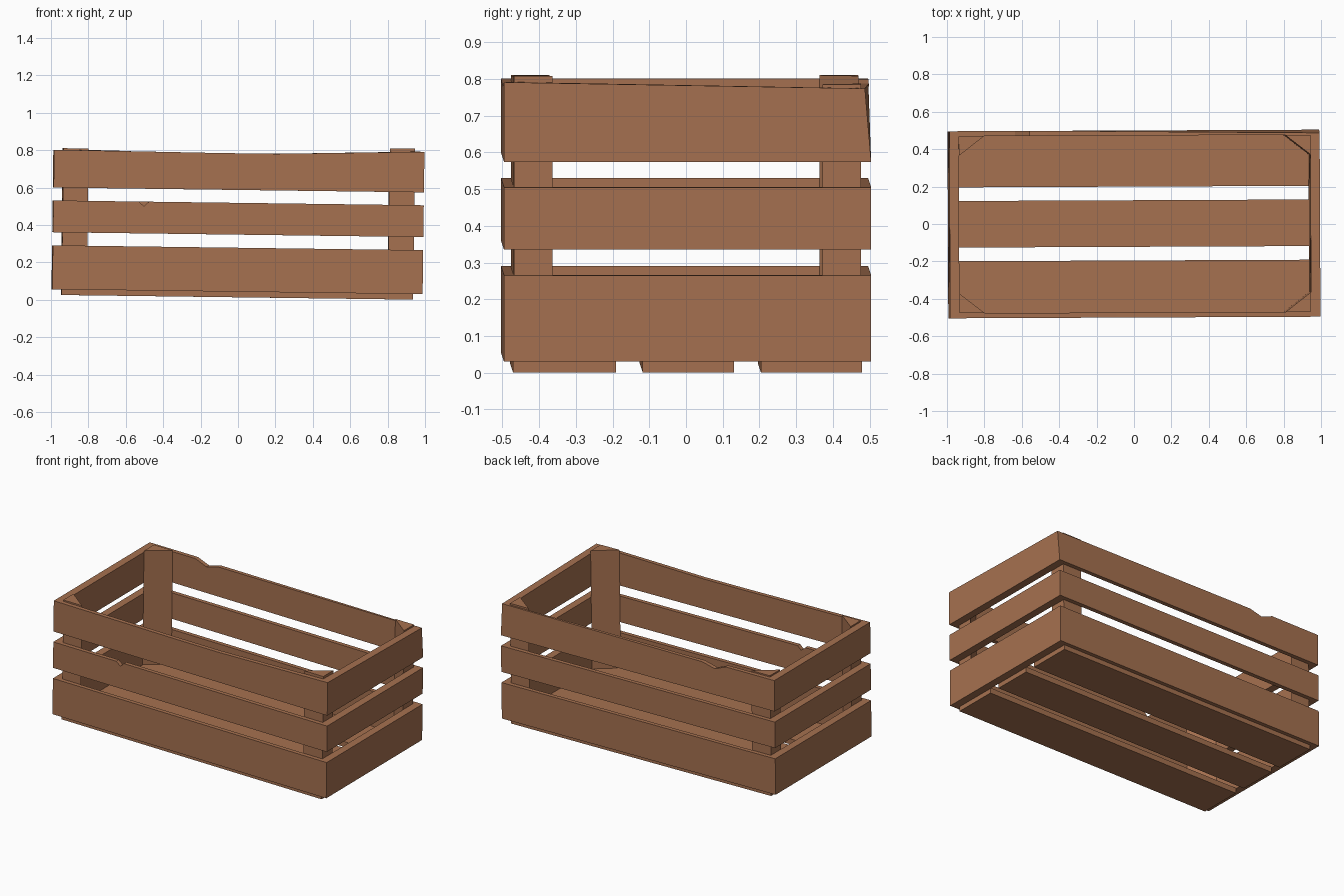
import bpy, bmesh, math
from mathutils import Matrix, Vector

if "Cube" in bpy.data.objects:
    bpy.data.objects.remove(bpy.data.objects["Cube"])

wood = bpy.data.materials.new("wood")
wood.diffuse_color = (0.38, 0.165, 0.08, 1)
wood.use_nodes = True
wood.node_tree.nodes["Principled BSDF"].inputs["Base Color"].default_value = wood.diffuse_color

OX, OY = 0.99, 0.50      # outer half sizes
IX, IY = 0.94, 0.473     # inner half sizes

# The whole crate leans a little
PIVOT = Vector((0, 0, 0.43))
LEAN = (Matrix.Translation(PIVOT) @ Matrix.Rotation(math.radians(0.25), 4, 'Z')
        @ Matrix.Rotation(math.radians(0.75), 4, 'Y') @ Matrix.Translation(-PIVOT))


def bridge(name, ring_a, ring_b):
    """Solid between two matching outlines."""
    bm = bmesh.new()
    a = [bm.verts.new(p) for p in ring_a]
    b = [bm.verts.new(p) for p in ring_b]
    bm.faces.new(a)
    bm.faces.new(b[::-1])
    n = len(a)
    for i in range(n):
        j = (i + 1) % n
        bm.faces.new((a[j], a[i], b[i], b[j]))
    # bent-in top corner at the back right
    for v in bm.verts:
        if (v.co - Vector((OX, OY, 0.787))).length < 0.003:
            v.co.y = 0.483
    bmesh.ops.recalc_face_normals(bm, faces=bm.faces)
    bm.transform(LEAN)
    mesh = bpy.data.meshes.new(name)
    bm.to_mesh(mesh)
    bm.free()
    mesh.materials.append(wood)
    ob = bpy.data.objects.new(name, mesh)
    bpy.context.collection.objects.link(ob)
    return ob


def prism(name, profile, z0, z1):
    return bridge(name, [(x, y, z0) for x, y in profile], [(x, y, z1) for x, y in profile])


def long_plank(name, side, z0, top):
    """Front or back plank with mitred ends; top is a left-to-right edge line."""
    pts = [(-OX, z0)] + top + [(OX, z0)]
    inner = [(max(-IX, min(IX, x)), z) for x, z in pts]
    bridge(name, [(x, side * OY, z) for x, z in pts], [(x, side * IY, z) for x, z in inner])


def end_plank(name, side, z0, top_front, top_back):
    """Left or right plank with mitred ends."""
    pts = [(-1, z0), (-1, top_front), (1, top_back), (1, z0)]
    bridge(name, [(side * OX, s * OY, z) for s, z in pts],
           [(side * IX, s * IY, z) for s, z in pts])


def level(z):
    return [(-OX, z), (OX, z)]


# Lower and middle planks, the front middle one chipped
for side, label in ((-1, "front"), (1, "back")):
    long_plank(label + "_lower_plank", side, 0.043, level(0.278))
    top = level(0.518)
    if side < 0:
        top[1:1] = [(-0.535, 0.518), (-0.505, 0.494), (-0.48, 0.518)]
    long_plank(label + "_middle_plank", side, 0.348, top)

# Worn upper planks
long_plank("front_upper_plank", -1, 0.587,
           [(-OX, 0.789), (-0.1, 0.783), (0.2, 0.783), (OX, 0.804)])
long_plank("back_upper_plank", 1, 0.587,
           [(-OX, 0.789), (-0.64, 0.79), (-0.56, 0.758), (-0.47, 0.781), (OX, 0.787)])

# End planks
for side, label in ((-1, "left"), (1, "right")):
    end_plank(label + "_lower_plank", side, 0.043, 0.278, 0.278)
    end_plank(label + "_middle_plank", side, 0.348, 0.518, 0.518)
end_plank("left_upper_plank", -1, 0.587, 0.789, 0.789)
end_plank("right_upper_plank", 1, 0.587, 0.804, 0.787)

# Floor slats
for i, (y0, y1) in enumerate(((-0.475, -0.195), (-0.122, 0.127), (0.2, 0.475))):
    prism(f"floor_slat_{i + 1}", [(-IX, y0), (IX, y0), (IX, y1), (-IX, y1)], 0.013, 0.048)

# Triangular corner posts
for sx, xl in ((-1, "left"), (1, "right")):
    for sy, yl in ((-1, "front"), (1, "back")):
        x, y = sx * IX, sy * IY
        top = 0.82 if (sx, sy) == (1, -1) else 0.798
        prism(f"{yl}_{xl}_post", [(x, y), (x - sx * 0.135, y), (x, y - sy * 0.105)], 0.045, top)
